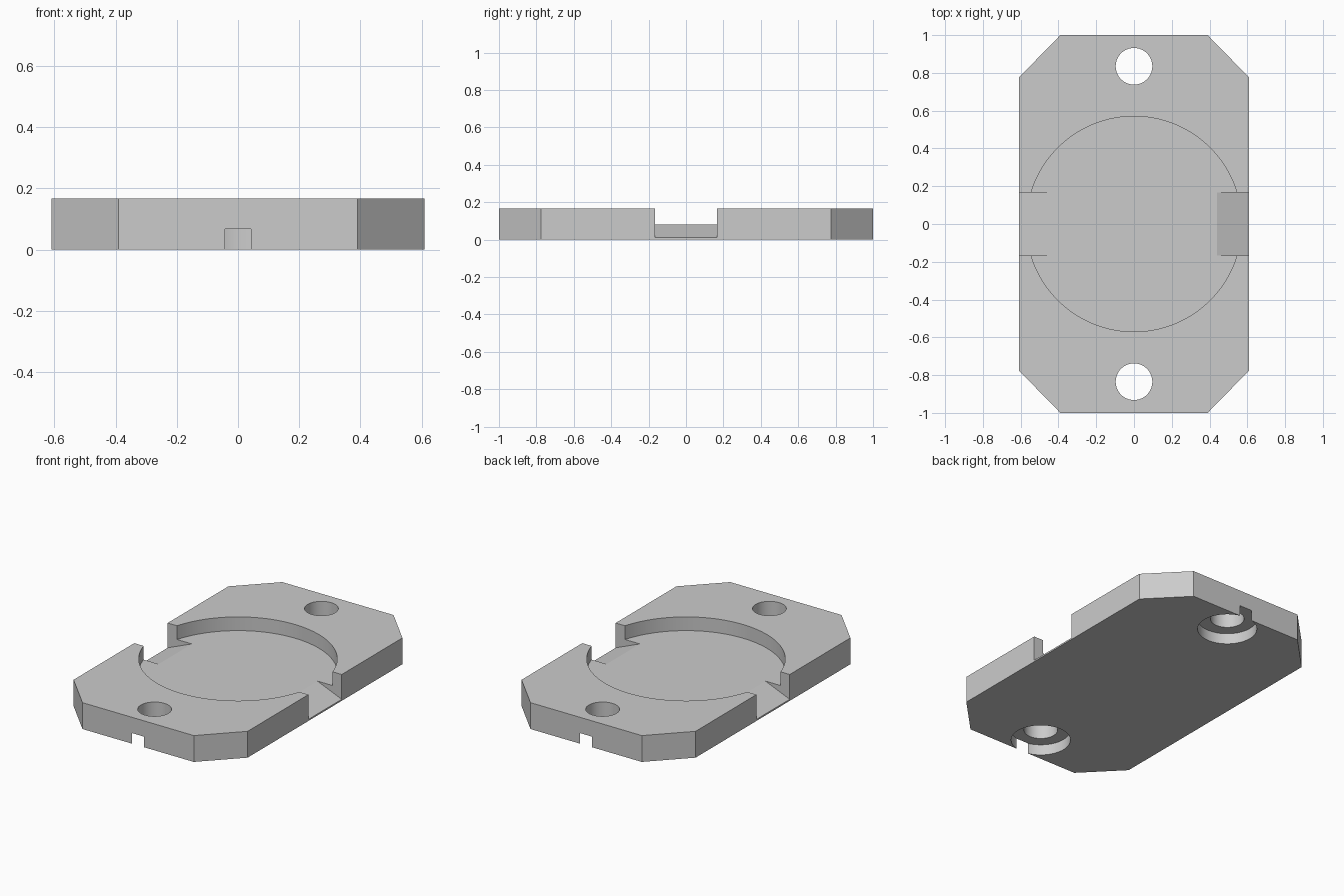
import bpy, bmesh, math

cube = bpy.data.objects.get("Cube")
if cube:
    bpy.data.objects.remove(cube, do_unlink=True)

HALF_X, HALF_Y, HEIGHT = 0.61, 1.0, 0.167
FLOOR = 0.08        # height of the round recess floor
BOLT_Y = 0.835

grey = bpy.data.materials.new("plain_grey")
grey.use_nodes = True
colour = (0.6, 0.6, 0.6, 1)
grey.diffuse_color = colour
grey.node_tree.nodes["Principled BSDF"].inputs["Base Color"].default_value = colour


def prism(name, outline, offset):
    """Extrude a closed 3D outline along an offset."""
    bm = bmesh.new()
    face = bm.faces.new([bm.verts.new(p) for p in outline])
    result = bmesh.ops.extrude_face_region(bm, geom=[face])
    verts = [v for v in result["geom"] if isinstance(v, bmesh.types.BMVert)]
    bmesh.ops.translate(bm, vec=offset, verts=verts)
    bmesh.ops.recalc_face_normals(bm, faces=bm.faces)
    mesh = bpy.data.meshes.new(name)
    bm.to_mesh(mesh)
    bm.free()
    mesh.materials.append(grey)
    obj = bpy.data.objects.new(name, mesh)
    bpy.context.collection.objects.link(obj)
    return obj


def cylinder(name, radius, y, bottom, top, sides=64):
    ring = [(radius * math.cos(math.tau * i / sides),
             y + radius * math.sin(math.tau * i / sides), bottom) for i in range(sides)]
    return prism(name, ring, (0, 0, top - bottom))


# Plate with chamfered corners
corner_x, corner_y = 0.39, 0.775
half = [(corner_x, -HALF_Y), (HALF_X, -corner_y), (HALF_X, corner_y), (corner_x, HALF_Y)]
outline = half + [(-x, -y) for x, y in half]
plate = prism("base_plate", [(x, y, 0) for x, y in outline], (0, 0, HEIGHT))

# Round recess in the top
cutters = [cylinder("recess_cutter", 0.57, 0, FLOOR, 0.3, 128)]

for side, name in ((1, "left"), (-1, "right")):
    # Side notch whose floor slopes down to a thin outer lip
    ramp = [(0.44, FLOOR), (HALF_X, 0.01), (0.7, 0.01), (0.7, 0.3), (0.44, 0.3)]
    cutters.append(prism(name + "_notch_cutter",
                         [(side * x, -0.167, z) for x, z in ramp], (0, 0.334, 0)))

for side, name in ((1, "back"), (-1, "front")):
    # Bolt hole, and a counterbore that just breaks through the end face
    cutters.append(cylinder(name + "_hole_cutter", 0.097, side * BOLT_Y, -0.1, 0.3))
    cutters.append(cylinder(name + "_counterbore_cutter", 0.1705, side * BOLT_Y, -0.1, 0.067, 96))

# Cut everything out of the plate
bpy.context.view_layer.objects.active = plate
for cutter in cutters:
    mod = plate.modifiers.new(cutter.name, "BOOLEAN")
    mod.operation = "DIFFERENCE"
    mod.solver = "EXACT"
    mod.object = cutter
    bpy.ops.object.modifier_apply(modifier=mod.name)
for cutter in cutters:
    bpy.data.objects.remove(cutter, do_unlink=True)

# Smooth round walls, sharp edges elsewhere
bpy.ops.object.select_all(action="DESELECT")
plate.select_set(True)
bpy.ops.object.shade_smooth_by_angle(angle=math.radians(20))
